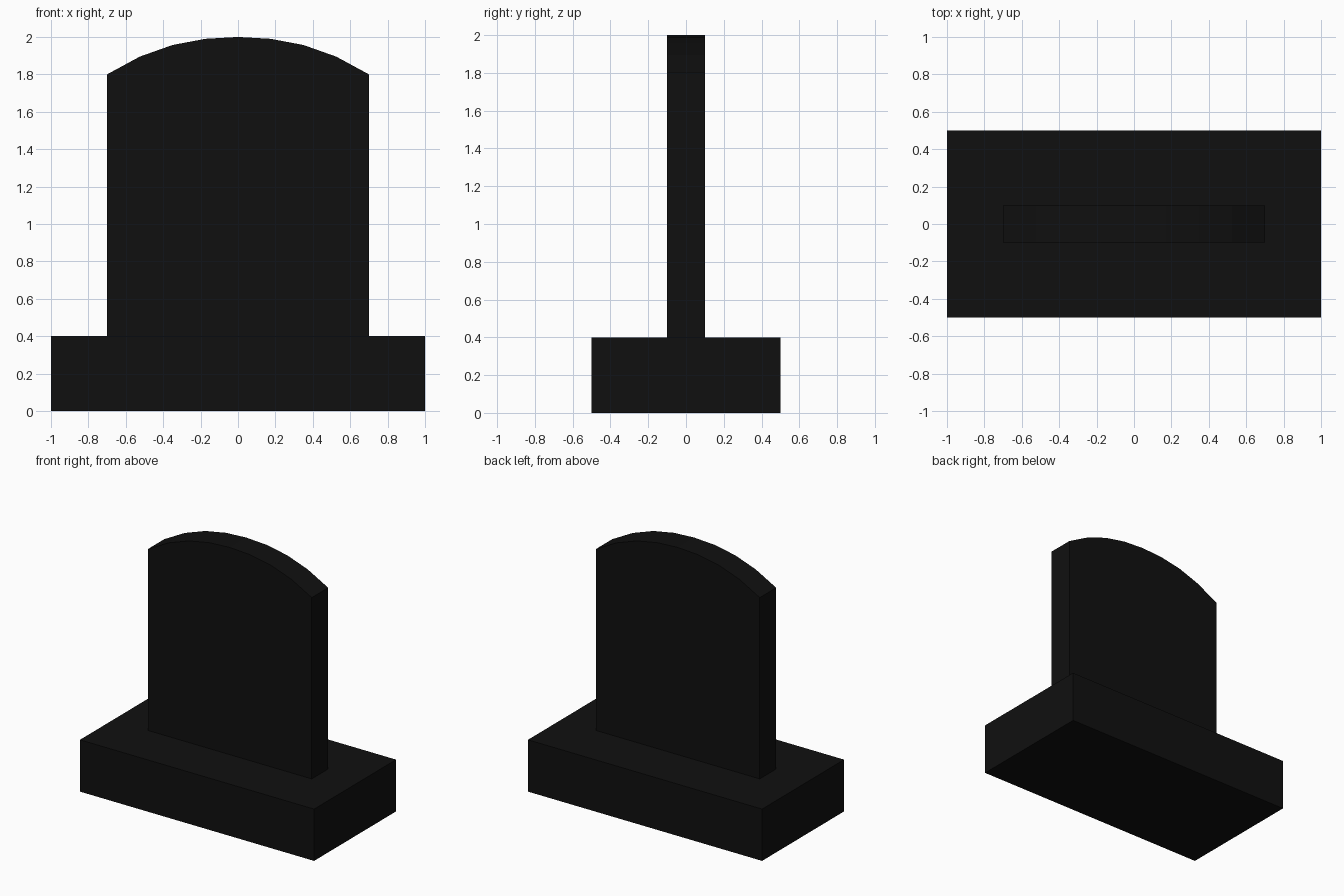
import bpy, bmesh

if "Cube" in bpy.data.objects:
    bpy.data.objects.remove(bpy.data.objects["Cube"])

stone = bpy.data.materials.new("black_stone")
stone.diffuse_color = (0.005, 0.005, 0.005, 1)
stone.use_nodes = True
stone.node_tree.nodes["Principled BSDF"].inputs["Base Color"].default_value = stone.diffuse_color


def extruded(name, profile, depth):
    """Extrude an x/z profile along y, centred on y = 0."""
    bm = bmesh.new()
    face = bm.faces.new([bm.verts.new((x, -depth / 2, z)) for x, z in profile])
    ext = bmesh.ops.extrude_face_region(bm, geom=[face])
    verts = [v for v in ext["geom"] if isinstance(v, bmesh.types.BMVert)]
    bmesh.ops.translate(bm, verts=verts, vec=(0, depth, 0))
    bmesh.ops.recalc_face_normals(bm, faces=bm.faces)
    mesh = bpy.data.meshes.new(name)
    bm.to_mesh(mesh)
    bm.free()
    mesh.materials.append(stone)
    obj = bpy.data.objects.new(name, mesh)
    bpy.context.collection.objects.link(obj)
    return obj


# Plinth
extruded("base", [(-1, 0), (1, 0), (1, 0.4), (-1, 0.4)], 1.0)

# Upright slab with a shallow eight-sided arched top
half_arch = [(0.7, 1.8), (0.525, 1.895), (0.35, 1.957), (0.175, 1.99)]
mirrored = [(-x, z) for x, z in reversed(half_arch)]
extruded("headstone",
         [(-0.7, 0.4), (0.7, 0.4)] + half_arch + [(0, 2.0)] + mirrored, 0.2)
